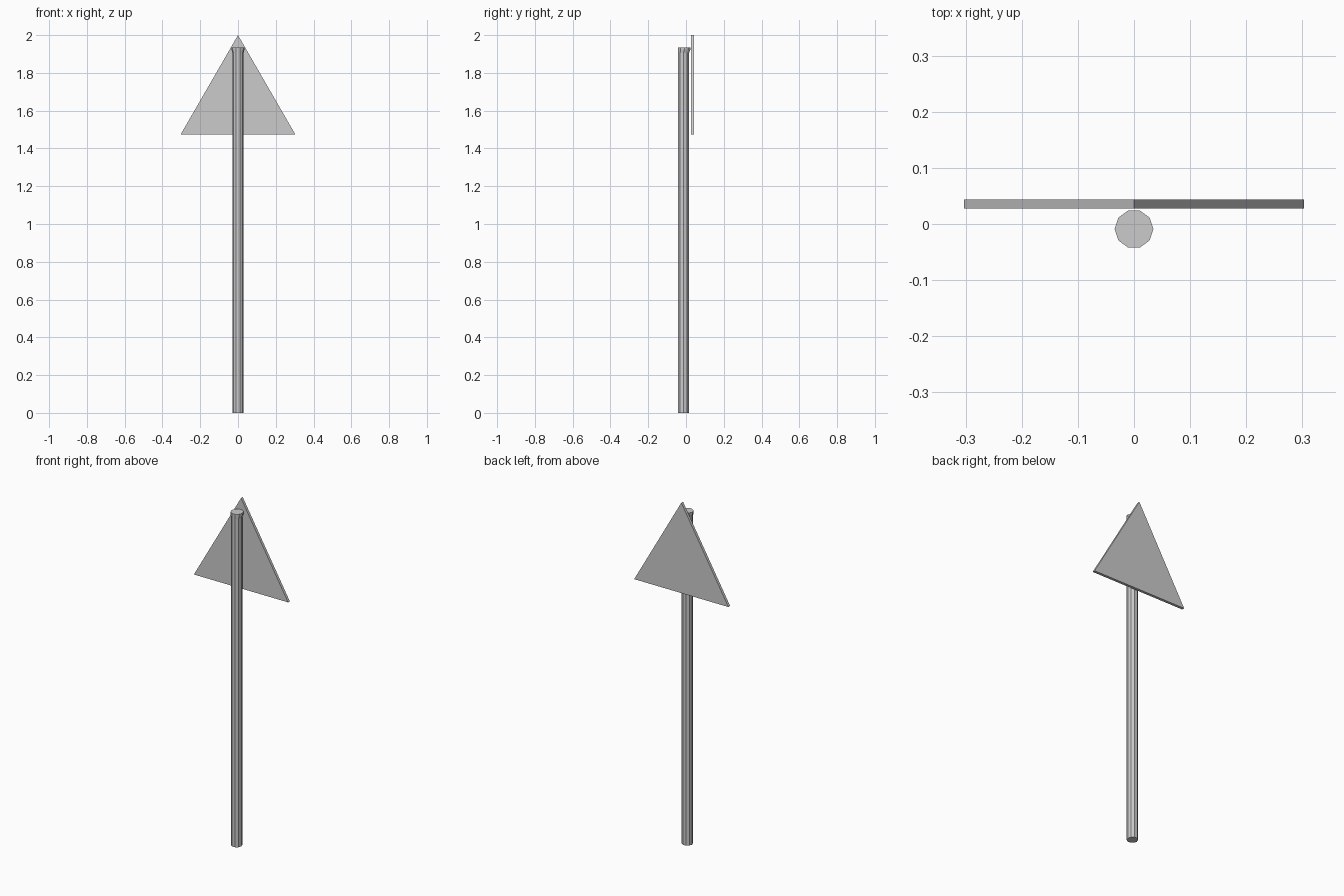
import bpy
import bmesh
import math

if "Cube" in bpy.data.objects:
    bpy.data.objects.remove(bpy.data.objects["Cube"])

grey = bpy.data.materials.new("light grey")
grey.diffuse_color = (0.6, 0.6, 0.6, 1.0)
grey.use_nodes = True
grey.node_tree.nodes["Principled BSDF"].inputs["Base Color"].default_value = grey.diffuse_color


def add_object(name, bm):
    bmesh.ops.recalc_face_normals(bm, faces=bm.faces[:])
    mesh = bpy.data.meshes.new(name)
    bm.to_mesh(mesh)
    bm.free()
    mesh.materials.append(grey)
    obj = bpy.data.objects.new(name, mesh)
    bpy.context.collection.objects.link(obj)
    return obj


def loft(name, rings, sides):
    """Closed solid through horizontal rings given as (radius, centre y, z)."""
    bm = bmesh.new()
    loops = []
    for r, cy, z in rings:
        loops.append([bm.verts.new((r * math.cos(2 * math.pi * i / sides),
                                    cy + r * math.sin(2 * math.pi * i / sides), z))
                      for i in range(sides)])
    for low, high in zip(loops, loops[1:]):
        for i in range(sides):
            j = (i + 1) % sides
            bm.faces.new((low[i], low[j], high[j], high[i]))
    bm.faces.new(loops[0])
    bm.faces.new(loops[-1])
    return add_object(name, bm)


# Ten-sided post, flaring slightly towards the plate at its top
loft("post", [(0.0300, -0.0130, 0.0), (0.0300, -0.0130, 1.905),
              (0.0345, -0.0090, 1.925), (0.0345, -0.0090, 1.935)], 10)

# Upright triangular sign plate behind the post
bm = bmesh.new()
corners = [(-0.303, 1.475), (0.303, 1.475), (0.0, 2.0)]
face = bm.faces.new([bm.verts.new((x, 0.0275, z)) for x, z in corners])
new = bmesh.ops.extrude_face_region(bm, geom=[face])["geom"]
bmesh.ops.translate(bm, vec=(0, 0.0158, 0),
                    verts=[v for v in new if isinstance(v, bmesh.types.BMVert)])
add_object("sign_plate", bm)
